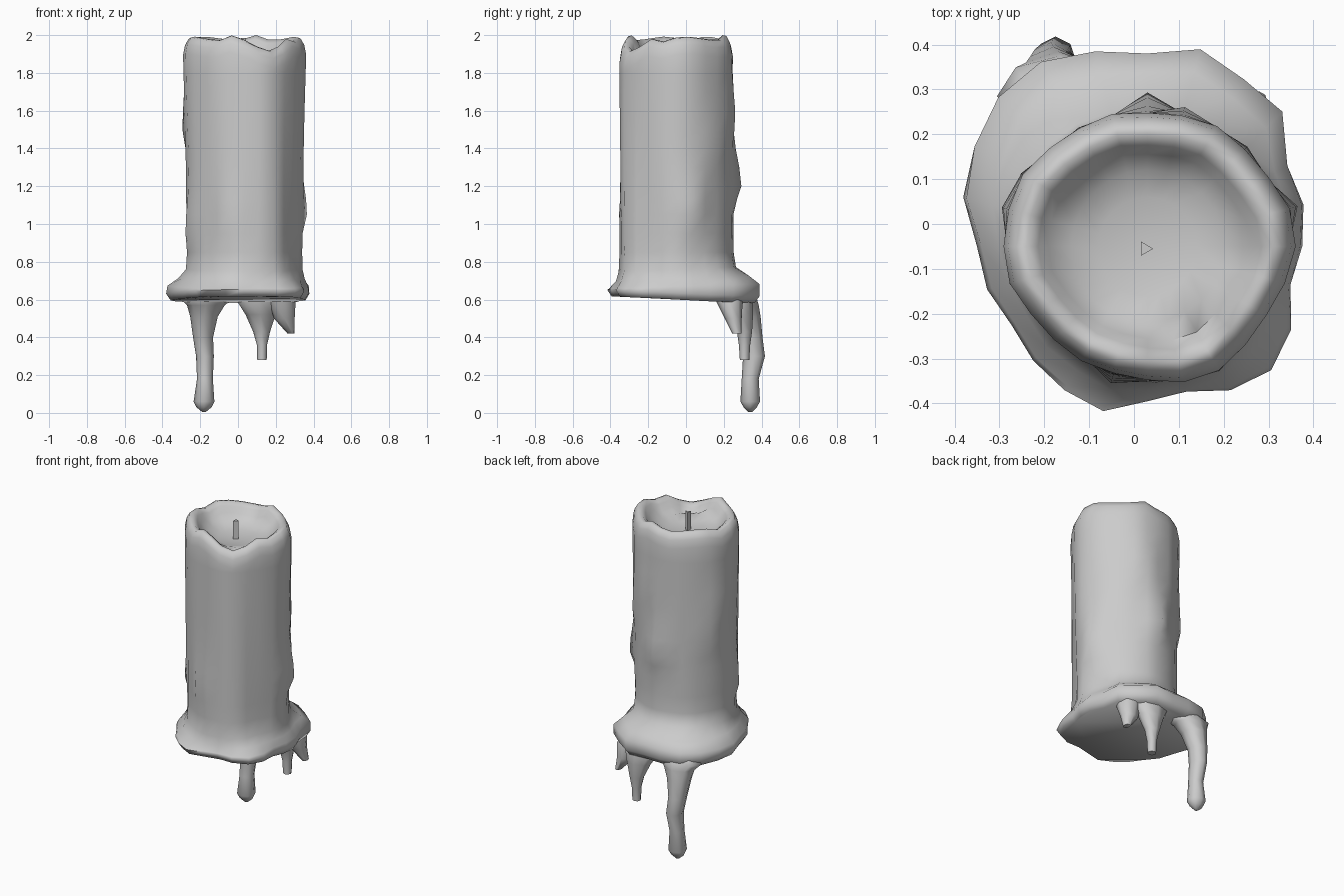
import bpy, bmesh, math
from mathutils import Vector

if "Cube" in bpy.data.objects:
    bpy.data.objects.remove(bpy.data.objects["Cube"])

wax = bpy.data.materials.new("grey wax")
wax.use_nodes = True
wax.diffuse_color = (0.6, 0.6, 0.6, 1)
wax.node_tree.nodes["Principled BSDF"].inputs["Base Color"].default_value = wax.diffuse_color

SIDES = 24
CX, CY = 0.03, -0.05


def loft(name, rings, smooth=70):
    """Skin a list of point rings and cap both ends."""
    bm = bmesh.new()
    loops = [[bm.verts.new(p) for p in ring] for ring in rings]
    n = len(loops[0])
    for low, high in zip(loops, loops[1:]):
        for i in range(n):
            j = (i + 1) % n
            bm.faces.new((low[i], low[j], high[j], high[i]))
    bm.faces.new(loops[0][::-1])
    bm.faces.new(loops[-1])
    bmesh.ops.recalc_face_normals(bm, faces=bm.faces)
    mesh = bpy.data.meshes.new(name)
    bm.to_mesh(mesh)
    bm.free()
    obj = bpy.data.objects.new(name, mesh)
    bpy.context.collection.objects.link(obj)
    mesh.materials.append(wax)
    bpy.ops.object.select_all(action="DESELECT")
    bpy.context.view_layer.objects.active = obj
    obj.select_set(True)
    bpy.ops.object.shade_smooth_by_angle(angle=math.radians(smooth))


def sample(table, i):
    """Read a closed table of radii at side number i."""
    t = i * len(table) / SIDES
    k = int(t)
    a, b = table[k % len(table)], table[(k + 1) % len(table)]
    return a + (b - a) * (t - k)


def gap(a, b):
    return (a - b + 180) % 360 - 180


# Outlines around the candle, counted from +x
body_radii = [.31, .295, .3, .3, .3, .3, .3, .285, .285, .3, .315, .285]
skirt_radii = [.345, .36, .36, .425, .43, .455, .43, .45, .475, .47, .445, .425,
               .38, .37, .35, .36, .37, .38, .345, .335, .37, .39, .37, .33]
# Runs of wax down the shaft: angle, height of the blob, size
runs = [(15, 1.05, .045), (195, .95, .03), (165, 1.5, .02), (90, 1.2, .045),
        (75, 1.55, .02), (150, 1.3, .02), (255, 1, .02), (45, 1.4, .015)]


def body_radius(i, z):
    angle = i * 360 / SIDES
    r = sample(body_radii, i) + 0.004 * math.sin(i * 2.1 + z * 3)
    r += 0.025 * (z - 0.95) * math.cos(math.radians(angle)) ** 2
    for a, h, size in runs:
        length = 0.2 if z > h else 0.08
        r += size * math.exp(-(gap(angle, a) / 9) ** 2 - ((z - h) / length) ** 2)
    return r


def place(i, r, z):
    a = math.tau * i / SIDES
    return Vector((CX + r * math.cos(a), CY + r * math.sin(a), z))


def rim_height(i):
    angle = i * 360 / SIDES
    wave = 0.011 * math.sin(i * 1.55) + 0.006 * math.sin(i * 2.6 + 1)
    return 1.983 + wave - 0.065 * math.exp(-(gap(angle, 303) / 22) ** 2)


# Candle body: flared skirt, lumpy shaft, rolled rim and shallow hollow top
rings = []
for z, flare, scale in [(.6, 1, .94), (.635, 1, 1), (.67, .88, 1), (.71, .42, 1), (.76, .09, 1)]:
    ring = []
    for i in range(SIDES):
        back = math.sin(math.tau * i / SIDES)
        mix = min(1, flare + 0.25 * max(back, 0)) if .65 < z < .75 else flare
        r = body_radius(i, z) * (1 - mix) + sample(skirt_radii, i) * mix
        tilt = -0.018 * back if z < .65 else 0.012 * back
        ring.append(place(i, r * scale, z + tilt))
    rings.append(ring)
for z in (.85, .95, 1.05, 1.13, 1.2, 1.3, 1.4, 1.5, 1.6, 1.7, 1.8):
    rings.append([place(i, body_radius(i, z), z) for i in range(SIDES)])
for scale, drop in [(1, .09), (.97, .04), (.91, .005), (.84, 0), (.76, .02), (.69, .055)]:
    rings.append([place(i, body_radius(i, 1.87) * scale, rim_height(i) - drop)
                  for i in range(SIDES)])
for r, z in [(.17, 1.895), (.11, 1.875), (.02, 1.87)]:
    rings.append([place(i, r, z) for i in range(SIDES)])
loft("candle_body", rings)


# Hanging drips: x, y, z, half width, half depth
def drip(name, sections, sides=8):
    loft(name, [[(x + w * math.cos(math.tau * k / sides),
                  y + d * math.sin(math.tau * k / sides), z)
                 for k in range(sides)] for x, y, z, w, d in sections])


drip("long_drip", [(-.16, .26, .66, .1, .07), (-.165, .285, .605, .14, .09),
                   (-.17, .3, .57, .1, .085),
                   (-.18, .32, .51, .073, .075), (-.185, .345, .4, .053, .06),
                   (-.175, .36, .3, .047, .058), (-.175, .34, .18, .042, .045),
                   (-.18, .34, .06, .055, .052), (-.18, .34, .03, .04, .035),
                   (-.18, .34, .005, .01, .01)])
drip("short_drip", [(.11, .26, .66, .1, .07), (.11, .27, .6, .12, .085),
                    (.12, .295, .52, .08, .06), (.125, .31, .43, .045, .04),
                    (.127, .31, .36, .027, .03), (.127, .31, .28, .025, .025)])
drip("side_drip", [(.23, .2, .66, .05, .06), (.235, .23, .59, .07, .07),
                   (.245, .25, .5, .055, .045), (.28, .27, .42, .018, .025)])

# Three sided wick
loft("wick", [[(.025 + .018 * math.cos(math.tau * k / 3),
                -.055 + .018 * math.sin(math.tau * k / 3), z) for k in range(3)]
              for z in (1.86, 1.985)], 30)
